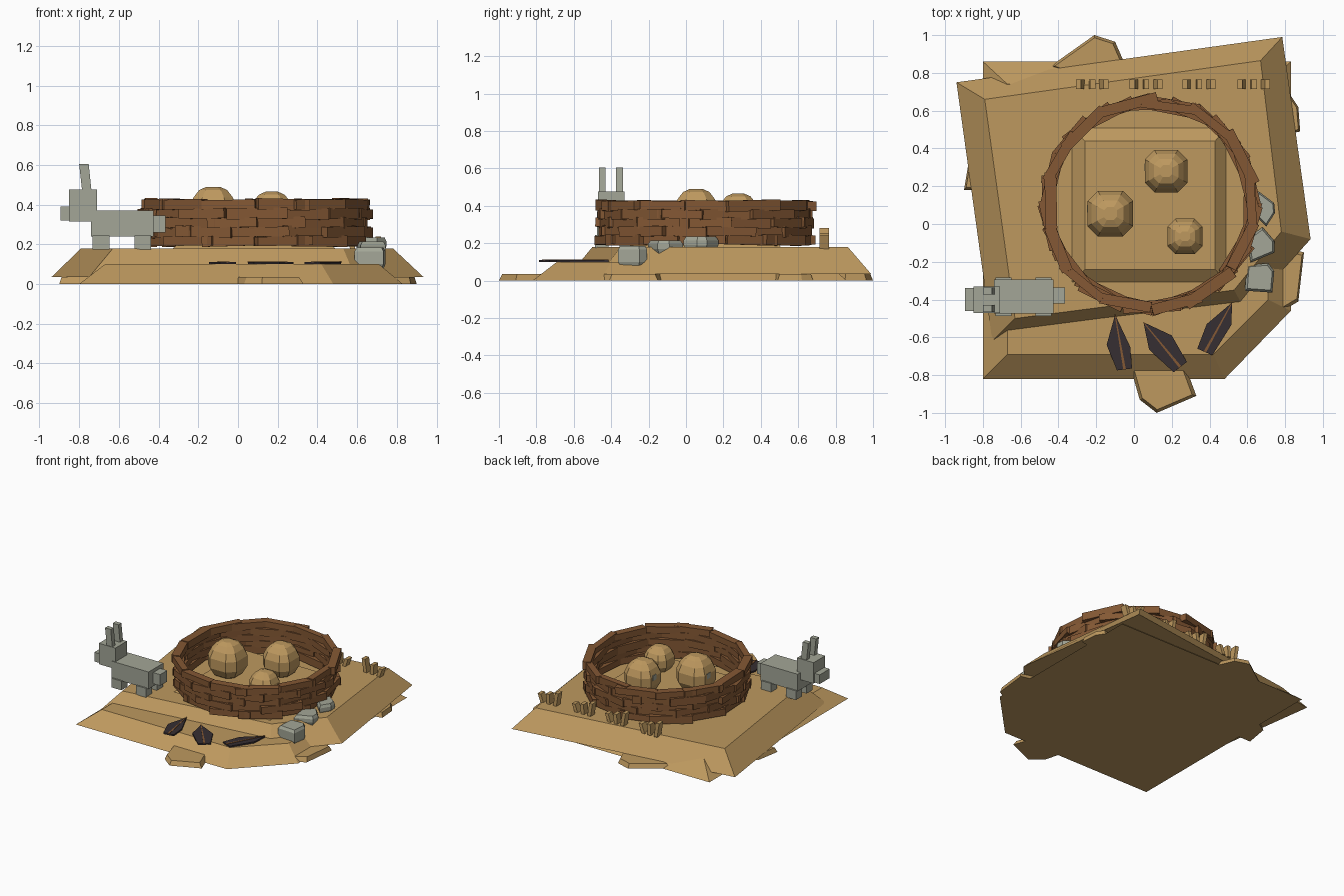
import bpy, math, random
from mathutils import Matrix, Vector

if "Cube" in bpy.data.objects:
    bpy.data.objects.remove(bpy.data.objects["Cube"])

random.seed(4)


def srgb(r, g, b):
    return [((c / 255 + 0.055) / 1.055) ** 2.4 for c in (r, g, b)] + [1]


def material(name, *rgb):
    m = bpy.data.materials.new(name)
    m.diffuse_color = srgb(*rgb)
    m.use_nodes = True
    m.node_tree.nodes["Principled BSDF"].inputs["Base Color"].default_value = m.diffuse_color
    return m


SAND = material("sand", 190, 153, 95)
BROWN = material("brown_wood", 132, 88, 52)
GREY = material("stone_grey", 163, 166, 151)
BLACK = material("feather_black", 54, 46, 50)


def mesh(name, verts, faces, mat):
    me = bpy.data.meshes.new(name)
    me.from_pydata(verts, [], faces)
    me.materials.append(mat)
    ob = bpy.data.objects.new(name, me)
    bpy.context.collection.objects.link(ob)
    return ob


def loft(name, sections, mat):
    """Skin a stack of (counter-clockwise outline, z) sections and cap both ends."""
    n = len(sections[0][0])
    verts = [(x, y, z) for outline, z in sections for x, y in outline]
    faces = [tuple(reversed(range(n)))]
    for s in range(len(sections) - 1):
        for i in range(n):
            j = (i + 1) % n
            faces.append((s * n + i, s * n + j, s * n + n + j, s * n + n + i))
    faces.append(tuple(range(len(verts) - n, len(verts))))
    return mesh(name, verts, faces, mat)


def scaled(outline, f):
    cx = sum(p[0] for p in outline) / len(outline)
    cy = sum(p[1] for p in outline) / len(outline)
    return [(cx + (x - cx) * f, cy + (y - cy) * f) for x, y in outline]


def rect(x0, x1, y0, y1):
    return [(x0, y0), (x1, y0), (x1, y1), (x0, y1)]


def chamfered(cx, cy, r, k=0.55):
    pts = [(1, -k), (1, k), (k, 1), (-k, 1), (-1, k), (-1, -k), (-k, -1), (k, -1)]
    return [(cx + x * r, cy + y * r) for x, y in pts]


def box(name, x, y, z, mat):
    return loft(name, [(rect(*x, *y), z[0]), (rect(*x, *y), z[1])], mat)


def transform(ob, mat):
    ob.data.transform(mat)
    return ob


# Sand terraces
loft("lower_terrace", [
    ([(-0.8, -0.82), (0.48, -0.82), (0.83, -0.46), (0.83, 0.86), (-0.8, 0.86)], 0),
    ([(-0.67, -0.69), (0.42, -0.69), (0.71, -0.40), (0.71, 0.74), (-0.67, 0.74)], 0.1)], SAND)
loft("upper_terrace", [
    ([(-0.75, -0.62), (0.59, -0.46), (0.935, -0.08), (0.785, 0.99), (-0.94, 0.75)], 0.035),
    ([(-0.63, -0.5), (0.53, -0.35), (0.78, -0.04), (0.67, 0.865), (-0.79, 0.66)], 0.18)], SAND)
loft("nest_mound", [
    (rect(-0.33, 0.49, -0.31, 0.51), 0.178), (rect(-0.26, 0.43, -0.24, 0.44), 0.235)], SAND)

# Low slabs poking out around the edge
slabs = {
    "front_slab": [(0.03, -0.93), (0.12, -1.0), (0.33, -0.91), (0.26, -0.72), (-0.03, -0.72)],
    "back_slab": [(-0.05, 0.85), (-0.1, 0.965), (-0.21, 1.0), (-0.45, 0.83), (-0.2, 0.75)],
    "left_slab": [(-0.9, 0.18), (-0.72, 0.18), (-0.72, 0.45), (-0.87, 0.36)],
    "right_slab": [(0.7, 0.45), (0.88, 0.49), (0.87, 0.62), (0.83, 0.68), (0.7, 0.65)],
    "corner_slab": [(0.77, -0.47), (0.87, -0.41), (0.9, -0.15), (0.7, -0.1)]}
for name, outline in slabs.items():
    loft(name, [(outline, 0), (scaled(outline, 0.88), 0.035)], SAND)

# Nest wall: courses of overlapping planks
COURSES, COUNT = 5, 14
for c in range(COURSES):
    for i in range(COUNT):
        a = math.tau * (i + 0.5 * (c % 2) + random.uniform(-0.12, 0.12)) / COUNT
        l, t = random.uniform(0.125, 0.155), random.uniform(0.022, 0.032)
        h = random.uniform(0.023, 0.030)
        plank = box("nest_plank", (-t, t), (-l, l), (-h, h), BROWN)
        r = 0.535 + random.uniform(-0.012, 0.012)
        place = Matrix.Translation((0.085 + r * math.cos(a), 0.1 + r * math.sin(a), 0.217 + 0.046 * c))
        transform(plank, place @ Matrix.Rotation(a + random.uniform(-0.07, 0.07), 4, 'Z')
                  @ Matrix.Rotation(random.uniform(-0.035, 0.035), 4, 'X'))

# Eggs
for x, y, r, top in [(-0.125, 0.055, 0.121, 0.49), (0.17, 0.28, 0.112, 0.465), (0.27, -0.065, 0.093, 0.41)]:
    z0 = 0.22
    profile = [(0.4, 0), (0.75, 0.1), (1, 0.32), (1, 0.6), (0.82, 0.8), (0.58, 0.94), (0.28, 1)]
    loft("egg", [(chamfered(x, y, r * f), z0 + (top - z0) * h) for f, h in profile], SAND)
# Pale spots on the eggs
for x, y, z in [(-0.247, 0.08, 0.37), (0.057, 0.3, 0.36)]:
    box("egg_spot", (x - 0.002, x + 0.002), (y - 0.02, y + 0.02), (z - 0.02, z + 0.02), GREY)

# Grey long-eared animal
box("animal_body", (-0.74, -0.425), (-0.475, -0.295), (0.24, 0.37), GREY)
box("animal_head", (-0.85, -0.71), (-0.47, -0.33), (0.315, 0.475), GREY)
box("animal_snout", (-0.895, -0.84), (-0.46, -0.34), (0.32, 0.39), GREY)
box("animal_tail", (-0.43, -0.365), (-0.42, -0.335), (0.26, 0.345), GREY)
for x in (-0.69, -0.48):
    for y in (-0.45, -0.32):
        box("animal_leg", (x - 0.042, x + 0.042), (y - 0.036, y + 0.036), (0.175, 0.245), GREY)
for y in (-0.448, -0.355):
    loft("animal_ear", [(rect(-0.785, -0.738, y - 0.018, y + 0.018), 0.47),
                        (rect(-0.8, -0.752, y - 0.018, y + 0.018), 0.605)], GREY)

# Stepping stones on the right slope
stones = [
    ("lower_stone", [(0.59, -0.35), (0.73, -0.36), (0.74, -0.25), (0.71, -0.21), (0.6, -0.22)], 0.07, 0.185),
    ("middle_stone", [(0.62, -0.2), (0.74, -0.15), (0.74, -0.09), (0.68, -0.02), (0.6, -0.08)], 0.14, 0.215),
    ("upper_stone", [(0.7, -0.01), (0.745, 0.06), (0.74, 0.11), (0.66, 0.17), (0.62, 0.07)], 0.16, 0.235)]
for name, outline, z0, z1 in stones:
    loft(name, [(scaled(outline, 0.85), z0), (scaled(outline, 1.04), z0 + 0.03),
                (scaled(outline, 1.04), z1 - 0.02), (scaled(outline, 0.88), z1)], GREY)

# Dark feathers with a brown quill: tip first, then clockwise
feathers = [
    [(-0.10, -0.48), (-0.02, -0.65), (-0.01, -0.765), (-0.09, -0.775), (-0.145, -0.64)],
    [(0.05, -0.52), (0.2, -0.59), (0.28, -0.73), (0.21, -0.785), (0.08, -0.665)],
    [(0.52, -0.415), (0.515, -0.535), (0.415, -0.695), (0.335, -0.66), (0.385, -0.53)]]
for pts in feathers:
    outline = pts[::-1]
    loft("feather", [(outline, 0.1), (outline, 0.111)], BLACK)
    tip = Vector(pts[0])
    end = (Vector(pts[2]) + Vector(pts[3])) / 2
    side = (end - tip).orthogonal().normalized() * 0.007
    quill = [tuple(p) for p in (tip - side * 0.3, end - side, end + side, tip + side * 0.3)]
    quill = quill if (end - tip).cross(side) > 0 else quill[::-1]
    loft("feather_quill", [(quill, 0.108), (quill, 0.114)], BROWN)

# Groups of short leaning stakes along the back
for x0 in (-0.29, -0.005, 0.275, 0.565):
    for k, (h, lean) in enumerate([(0.1, -0.018), (0.075, 0.006), (0.06, 0.025)]):
        x = x0 + 0.052 * k
        loft("stake", [(rect(x, x + 0.027, 0.715, 0.765), 0.17),
                       (rect(x + lean, x + lean + 0.027, 0.715, 0.765), 0.18 + h)], SAND)
